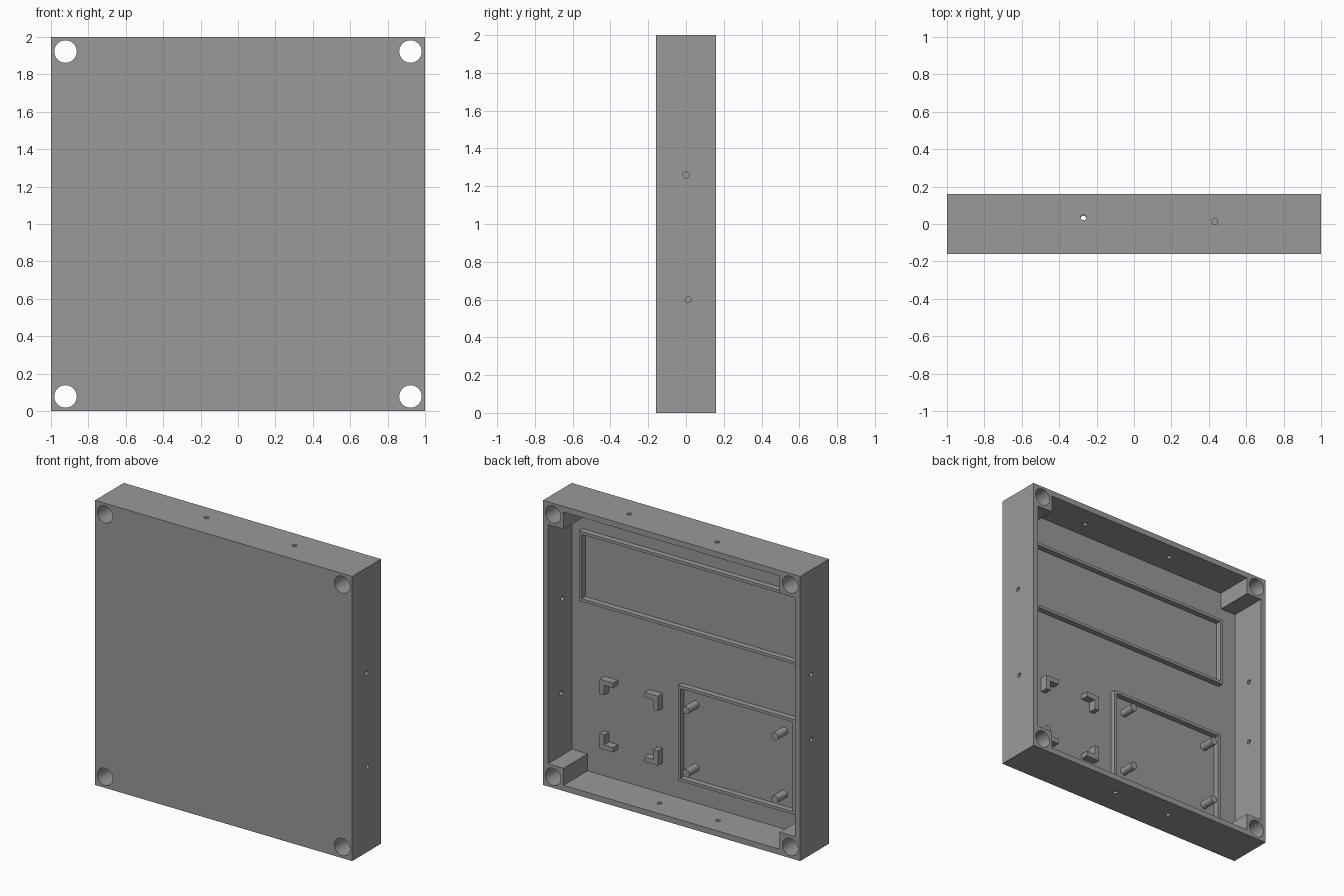
import bpy, bmesh, math
from mathutils import Matrix, Vector

if "Cube" in bpy.data.objects:
    bpy.data.objects.remove(bpy.data.objects["Cube"])

FLOOR, BACK, FRONT = -0.107, 0.16, -0.16   # y of tray floor, open rim, outer face

grey = bpy.data.materials.new("grey plastic")
grey.diffuse_color = (0.32, 0.32, 0.32, 1)
grey.use_nodes = True
grey.node_tree.nodes["Principled BSDF"].inputs["Base Color"].default_value = grey.diffuse_color


def finish(name, bm):
    bmesh.ops.recalc_face_normals(bm, faces=bm.faces)
    me = bpy.data.meshes.new(name)
    bm.to_mesh(me)
    bm.free()
    me.materials.append(grey)
    ob = bpy.data.objects.new(name, me)
    bpy.context.collection.objects.link(ob)
    return ob


def prism(name, pts, y0, y1):
    """Extrude an (x, z) outline from y0 to y1."""
    bm = bmesh.new()
    face = bm.faces.new([bm.verts.new((x, y0, z)) for x, z in pts])
    ext = bmesh.ops.extrude_face_region(bm, geom=[face])
    bmesh.ops.translate(bm, vec=(0, y1 - y0, 0),
                        verts=[v for v in ext["geom"] if isinstance(v, bmesh.types.BMVert)])
    return finish(name, bm)


def rect(x0, x1, z0, z1):
    return [(x0, z0), (x1, z0), (x1, z1), (x0, z1)]


def rod(name, centre, axis, radius, length, sides):
    bm = bmesh.new()
    turn = Vector((0, 0, 1)).rotation_difference(Vector(axis)).to_matrix().to_4x4()
    bmesh.ops.create_cone(bm, cap_ends=True, segments=sides, radius1=radius, radius2=radius,
                          depth=length, matrix=Matrix.Translation(centre) @ turn)
    return finish(name, bm)


def cut(ob, cutter):
    mod = ob.modifiers.new("cut", 'BOOLEAN')
    mod.operation, mod.solver, mod.object = 'DIFFERENCE', 'EXACT', cutter
    bpy.context.view_layer.objects.active = ob
    bpy.ops.object.modifier_apply(modifier=mod.name)
    bpy.data.objects.remove(cutter)


def smooth(ob):
    bpy.ops.object.select_all(action='DESELECT')
    ob.select_set(True)
    bpy.context.view_layer.objects.active = ob
    bpy.ops.object.shade_smooth_by_angle(angle=math.radians(30))


# Tray: box with a cross-shaped pocket that leaves four corner blocks
tray = prism("tray", rect(-1, 1, 0, 2), FRONT, BACK)
w, b = 0.96, 0.84
pocket = [(b, w), (-b, w), (-b, b), (-w, b), (-w, -b), (-b, -b),
          (-b, -w), (b, -w), (b, -b), (w, -b), (w, b), (b, b)]
cut(tray, prism("pocket_cutter", [(x, z + 1) for x, z in pocket], FLOOR, 0.3))

# Corner through holes
for x in (-0.922, 0.922):
    for z in (0.078, 1.922):
        cut(tray, rod("corner_cutter", (x, 0, z), (0, 1, 0), 0.06, 1, 48))

# Small drilled holes through the four side walls
drills = [((1, 0.0, 1.26), 0), ((1, 0.012, 0.60), 0),
          ((-1, 0.036, 1.264), 0), ((-1, 0.036, 0.807), 0),
          ((-0.27, 0.036, 2), 2), ((0.432, 0.012, 2), 2),
          ((-0.27, 0.028, 0), 2), ((0.185, 0.028, 0), 2)]
for centre, k in drills:
    axis = [0, 0, 0]
    axis[k] = 1
    cut(tray, rod("drill_cutter", centre, axis, 0.016, 0.2, 24))
smooth(tray)


# Raised rectangular frames on the floor
def frame(name, x0, x1, z0, z1, height=0.04, t=0.02):
    ob = prism(name, rect(x0, x1, z0, z1), FLOOR, FLOOR + height)
    cut(ob, prism("frame_cutter", rect(x0 + t, x1 - t, z0 + t, z1 - t), FLOOR - 0.1, 0.3))


frame("display_frame", -0.82, 0.878, 1.24, 1.732)
frame("board_frame", -0.80, 0.11, 0.183, 0.853)

# Standoff posts inside the board frame
for x in (0.0, -0.69):
    for z in (0.288, 0.731):
        smooth(rod("standoff_post", (x, FLOOR / 2, z), (0, 1, 0), 0.027, -FLOOR, 32))

# Four L-shaped corner brackets
arm, t = 0.105, 0.035
for x, sx in ((0.71, -1), (0.257, 1)):
    for z, sz in ((0.74, -1), (0.252, 1)):
        ell = [(0, 0), (arm, 0), (arm, t), (t, t), (t, arm), (0, arm)]
        prism("corner_bracket", [(x + sx * p, z + sz * q) for p, q in ell], FLOOR, FLOOR + 0.053)
